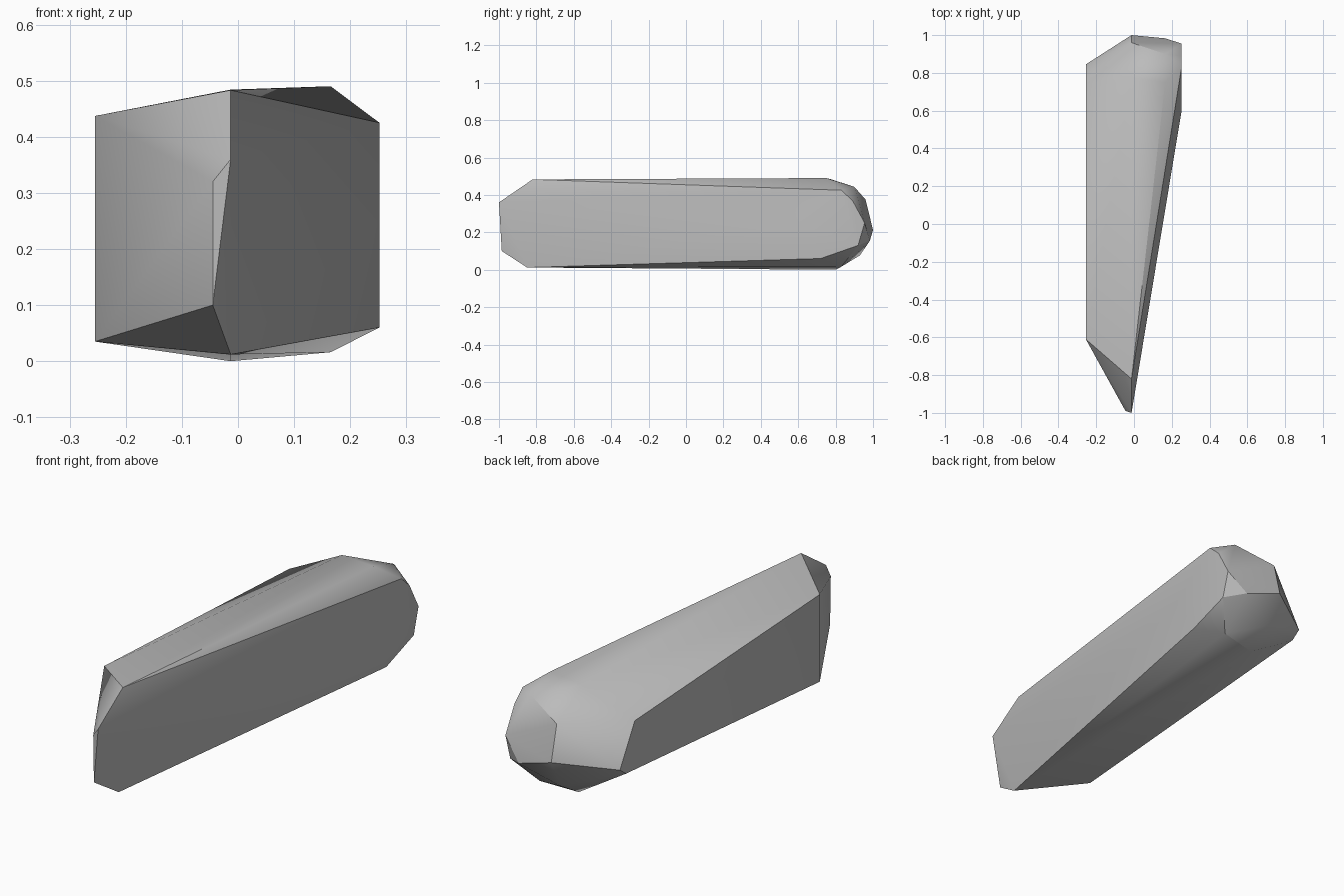
import bpy
import bmesh
import math

default_cube = bpy.data.objects.get("Cube")
if default_cube:
    bpy.data.objects.remove(default_cube, do_unlink=True)


def make_material(name, color):
    """Plain flat colour, for the viewport and for renders."""
    material = bpy.data.materials.new(name)
    material.use_nodes = True
    material.diffuse_color = color
    shader = material.node_tree.nodes["Principled BSDF"]
    shader.inputs["Base Color"].default_value = color
    shader.inputs["Roughness"].default_value = 0.8
    return material


def hull_from_slices(name, slices, material):
    """Convex chunk spanned by upright outlines, each lying at one x."""
    bm = bmesh.new()
    for x, outline in slices:
        for y, z in outline:
            bm.verts.new((x, y, z))
    result = bmesh.ops.convex_hull(bm, input=bm.verts)
    unused = {g for g in result["geom_interior"] + result["geom_unused"]
              if isinstance(g, bmesh.types.BMVert)}
    bmesh.ops.delete(bm, geom=list(unused), context="VERTS")
    bmesh.ops.recalc_face_normals(bm, faces=bm.faces)
    mesh = bpy.data.meshes.new(name)
    bm.to_mesh(mesh)
    bm.free()
    chunk = bpy.data.objects.new(name, mesh)
    bpy.context.collection.objects.link(chunk)
    mesh.materials.append(material)
    return chunk


# Outlines (y, z) from the broad left flank across to the right flank
left_flank = [(.6, .25), (.83, .425), (.89, .37), (.955, .25), (.92, .13), (.72, .06)]
left_shoulder = [(.75, .49), (.9, .443), (.983, .155), (.83, .016)]
middle_ridge = [(-1, .36), (-.82, .483), (.775, .484), (.96, .375),
                (1, .212), (.93, .077), (.8, 0), (-.85, .012)]
front_tip = [(-.99, .32), (-.985, .1)]
right_flank = [(-.61, .437), (.737, .37), (.845, .183), (.8, .15), (-.61, .035)]

stone_grey = make_material("stone grey", (.5, .5, .5, 1))
rock = hull_from_slices("rock_shard", [
    (.252, left_flank),
    (.165, left_shoulder),
    (-.013, middle_ridge),
    (-.045, front_tip),
    (-.255, right_flank),
], stone_grey)

# Soft facets with crisp main edges
bpy.ops.object.select_all(action="DESELECT")
rock.select_set(True)
bpy.context.view_layer.objects.active = rock
bpy.ops.object.shade_smooth_by_angle(angle=math.radians(30))
